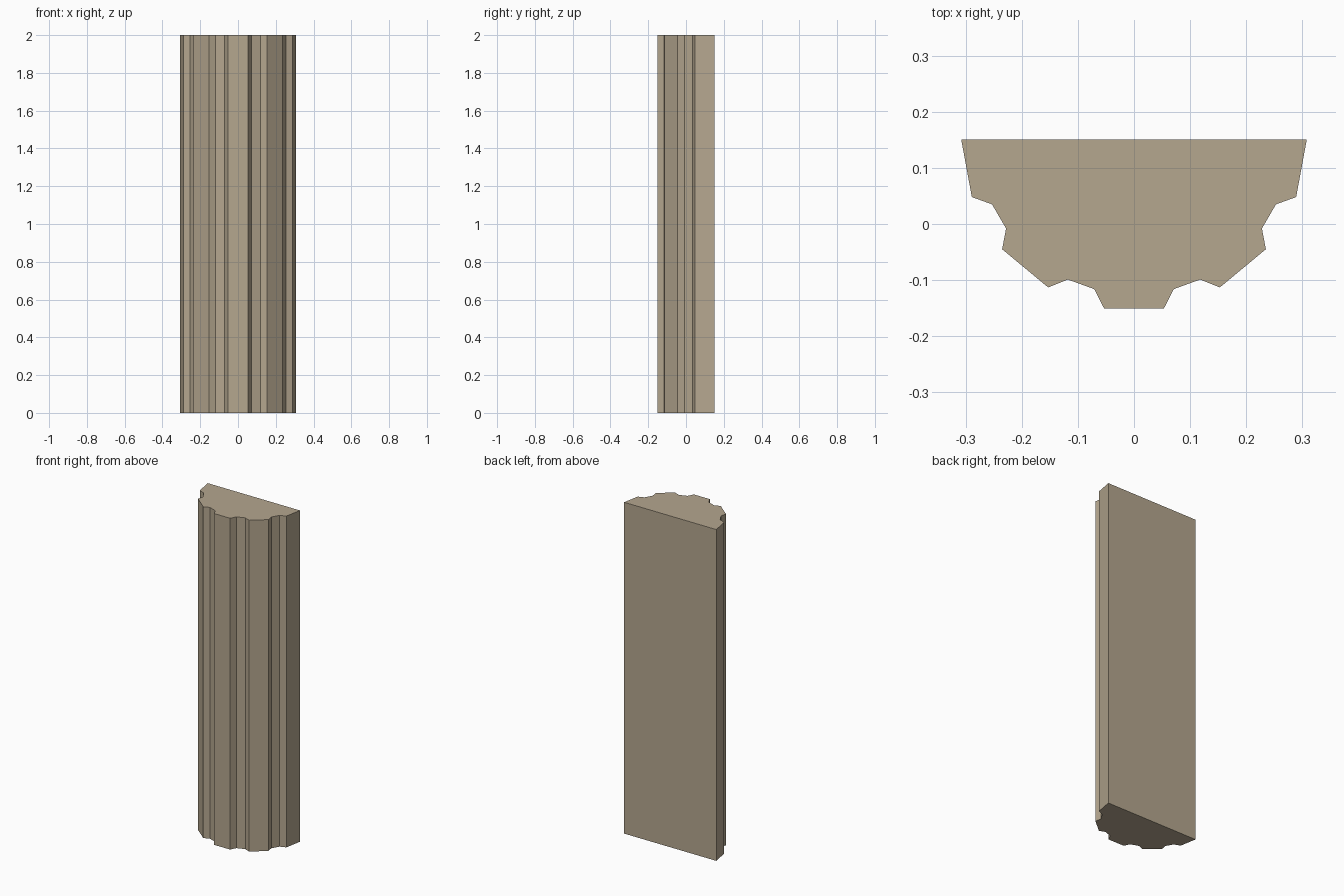
import bpy, bmesh

if "Cube" in bpy.data.objects:
    bpy.data.objects.remove(bpy.data.objects["Cube"])

HEIGHT = 2.0

# Stone material
stone = bpy.data.materials.new("warm grey stone")
stone.diffuse_color = (0.46, 0.385, 0.275, 1)
stone.use_nodes = True
stone.node_tree.nodes["Principled BSDF"].inputs["Base Color"].default_value = stone.diffuse_color

# Right half of the fluted cross-section, from back corner to front lobe
half = [(0.308, 0.151), (0.289, 0.048), (0.253, 0.035), (0.228, -0.008),
        (0.235, -0.045), (0.153, -0.113), (0.118, -0.099), (0.071, -0.116),
        (0.053, -0.151)]
profile = half + [(-x, y) for x, y in reversed(half)]

# Half column: mirrored profile extruded upwards
bm = bmesh.new()
base = bm.faces.new([bm.verts.new((x, y, 0)) for x, y in profile])
top = bmesh.ops.extrude_face_region(bm, geom=[base], use_keep_orig=True)
bmesh.ops.translate(bm, vec=(0, 0, HEIGHT),
                    verts=[g for g in top["geom"] if isinstance(g, bmesh.types.BMVert)])
bmesh.ops.recalc_face_normals(bm, faces=bm.faces)

mesh = bpy.data.meshes.new("fluted_half_column")
bm.to_mesh(mesh)
bm.free()
mesh.materials.append(stone)
column = bpy.data.objects.new("fluted_half_column", mesh)
bpy.context.collection.objects.link(column)
